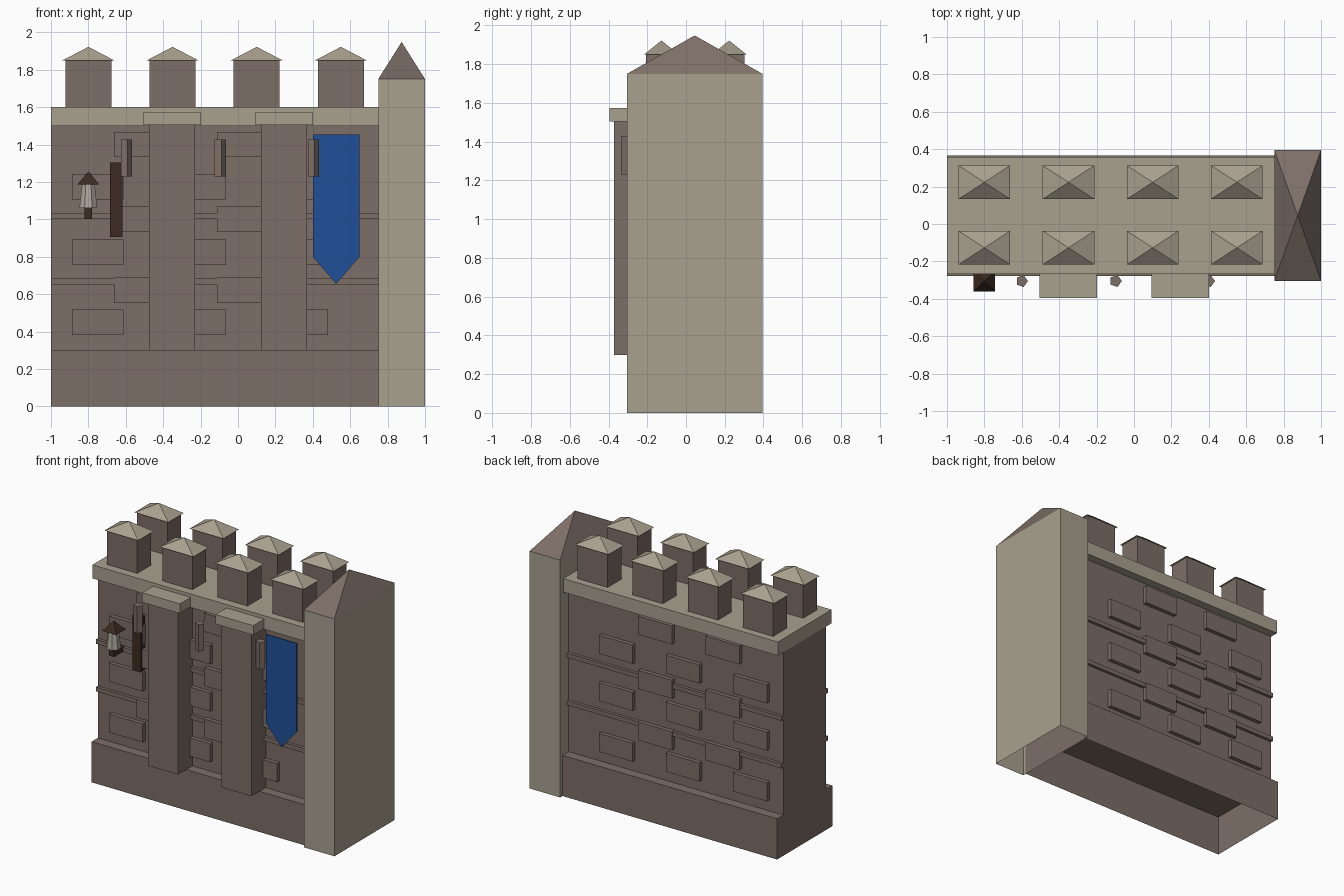
import bpy, bmesh
from math import radians
from mathutils import Matrix

cube = bpy.data.objects.get("Cube")
if cube:
    bpy.data.objects.remove(cube)


def material(name, rgb):
    m = bpy.data.materials.new(name)
    m.use_nodes = True
    color = (*rgb, 1)
    m.diffuse_color = color
    m.node_tree.nodes["Principled BSDF"].inputs["Base Color"].default_value = color
    return m


STONE = material("brown stone", (.205, .158, .135))
TRIM = material("pale trim stone", (.395, .355, .275))
WOOD = material("dark wood", (.045, .024, .015))
BLUE = material("blue cloth", (.014, .08, .31))
GLASS = material("lantern pane", (.42, .385, .33))


def finish(name, bm, mat):
    bmesh.ops.recalc_face_normals(bm, faces=bm.faces)
    mesh = bpy.data.meshes.new(name)
    bm.to_mesh(mesh)
    bm.free()
    mesh.materials.append(mat)
    ob = bpy.data.objects.new(name, mesh)
    bpy.context.collection.objects.link(ob)
    return ob


def box(name, xs, ys, zs, mat, open_bottom=False):
    bm = bmesh.new()
    bmesh.ops.create_cube(bm, size=1)
    for v in bm.verts:
        for i, (lo, hi) in enumerate((xs, ys, zs)):
            v.co[i] = hi if v.co[i] > 0 else lo
    ob = finish(name, bm, mat)
    if open_bottom:
        bm = bmesh.new()
        bm.from_mesh(ob.data)
        floor = [f for f in bm.faces if f.normal.z < -.9]
        bmesh.ops.delete(bm, geom=floor, context='FACES_ONLY')
        bm.to_mesh(ob.data)
        bm.free()
    return ob


def pyramid(name, x, y, hx, hy, z0, z1, mat):
    bm = bmesh.new()
    ring = [bm.verts.new((x + sx * hx, y + sy * hy, z0))
            for sx, sy in ((-1, -1), (1, -1), (1, 1), (-1, 1))]
    top = bm.verts.new((x, y, z1))
    bm.faces.new(ring)
    for i in range(4):
        bm.faces.new((ring[i], ring[(i + 1) % 4], top))
    return finish(name, bm, mat)


def cone(name, x, y, r0, r1, z0, z1, sides, mat, turn=0):
    bm = bmesh.new()
    place = Matrix.Translation((x, y, (z0 + z1) / 2)) @ Matrix.Rotation(radians(turn), 4, 'Z')
    bmesh.ops.create_cone(bm, cap_ends=True, segments=sides, radius1=r0,
                          radius2=r1, depth=z1 - z0, matrix=place)
    return finish(name, bm, mat)


MID = .045                       # depth centre of the wall
LEFT, RIGHT = -1, .75


def depth(half):
    return (MID - half, MID + half)


# wall: plinth, body, top slab
box("plinth", (LEFT, RIGHT + .003), depth(.322), (0, .3), STONE, True)
box("wall_body", (LEFT, RIGHT), depth(.25), (.3, 1.5), STONE)
box("top_slab", (LEFT, RIGHT), depth(.313), (1.5, 1.6), TRIM)
for z in (.652, 1.003):
    box("string_course", (LEFT, RIGHT), depth(.272), (z, z + .032), STONE)

# raised bricks on both faces
rows = [((-.75, -.2, .345), (.45, .825, 1.173)),
        ((-.525, .025), (.62, 1.0, 1.4))]
for xs, zs in rows:
    for x in xs:
        for z in zs:
            for side in (-1, 1):
                near, far = MID + side * .24, MID + side * .28
                box("brick", (x - .137, x + .137), sorted((near, far)),
                    (z - .068, z + .068), STONE)

# merlons with pyramid caps
for x in (-.8, -.35, .1, .55):
    for y in (MID - .172, MID + .178):
        box("merlon", (x - .123, x + .123), (y - .08, y + .08), (1.6, 1.85), STONE)
        pyramid("merlon_cap", x, y, .138, .09, 1.85, 1.922, TRIM)

# buttresses on the front
for x in (-.352, .247):
    box("buttress", (x - .123, x + .123), (-.372, -.2), (.3, 1.505), STONE)
    box("buttress_cap", (x - .154, x + .154), (-.395, -.2), (1.505, 1.575), TRIM)

# five-sided pegs
for x in (-.6, -.098, .4):
    vertex_side = cone("peg", x, -.305, .033, .033, 1.23, 1.428, 5, STONE, -90)

# end tower
box("tower", (RIGHT, 1), depth(.35), (0, 1.75), TRIM, True)
pyramid("tower_roof", .875, MID, .125, .35, 1.75, 1.948, STONE)

# wooden post and lantern
box("post", (-.685, -.617), (-.25, -.2), (.905, 1.305), WOOD)
box("lantern_bracket", (-.82, -.78), (-.33, -.2), (1.003, 1.038), WOOD)
box("lantern_stem", (-.82, -.78), (-.33, -.29), (1.03, 1.065), WOOD)
cone("lantern_body", -.8, -.308, .052, .036, 1.06, 1.19, 8, GLASS, 22.5)
pyramid("lantern_roof", -.8, -.305, .058, .056, 1.187, 1.256, WOOD)

# pointed banner
bm = bmesh.new()
outline = [(.4, 1.453), (.4, .8), (.525, .655), (.65, .8), (.65, 1.453)]
face = bm.faces.new([bm.verts.new((x, -.245, z)) for x, z in outline])
grown = bmesh.ops.extrude_face_region(bm, geom=[face])["geom"]
bmesh.ops.translate(bm, vec=(0, .008, 0),
                    verts=[g for g in grown if isinstance(g, bmesh.types.BMVert)])
finish("banner", bm, BLUE)
